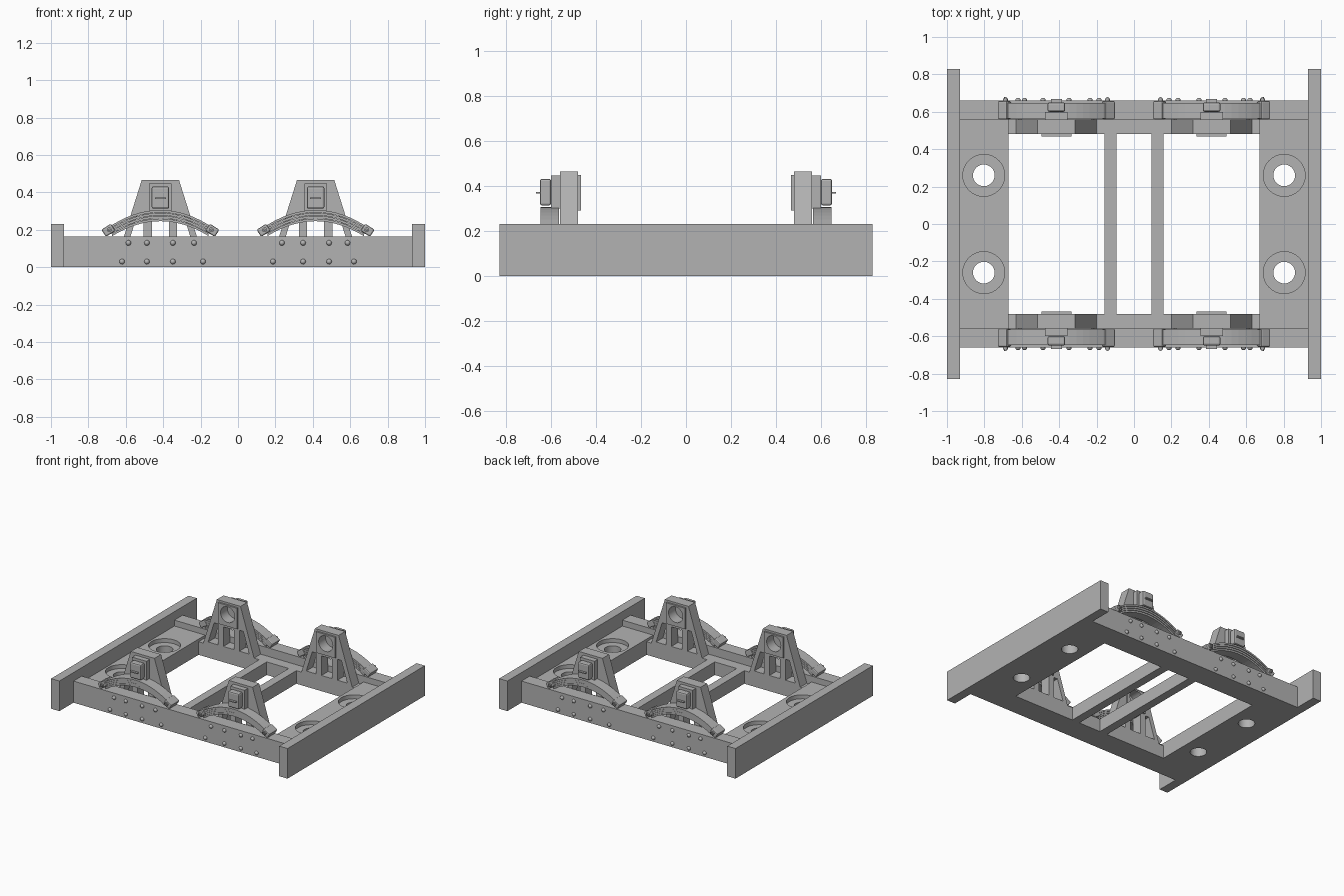
import bpy, bmesh, math
from mathutils import Matrix, Vector

cube = bpy.data.objects.get("Cube")
if cube:
    bpy.data.objects.remove(cube, do_unlink=True)

steel = bpy.data.materials.new("plain_grey")
steel.use_nodes = True
GREY = (0.45, 0.45, 0.45, 1)
steel.diffuse_color = GREY
steel.node_tree.nodes["Principled BSDF"].inputs["Base Color"].default_value = GREY

CX = 0.415  # wheel station, front left quarter


def finish(name, bm, mirror="", smooth=False):
    bmesh.ops.recalc_face_normals(bm, faces=bm.faces)
    me = bpy.data.meshes.new(name)
    bm.to_mesh(me)
    bm.free()
    me.materials.append(steel)
    ob = bpy.data.objects.new(name, me)
    bpy.context.collection.objects.link(ob)
    if smooth:
        activate(ob)
        bpy.ops.object.shade_smooth_by_angle(angle=math.radians(35))
    if mirror:
        m = ob.modifiers.new("mirror", "MIRROR")
        m.use_axis = ("x" in mirror, "y" in mirror, False)
        m.use_mirror_merge = False
    return ob


def activate(ob):
    bpy.ops.object.select_all(action="DESELECT")
    ob.select_set(True)
    bpy.context.view_layer.objects.active = ob


def box(name, x, y, z, mirror="", bevel=0.0, turn=0.0):
    bm = bmesh.new()
    spans = (x, y, z)
    centre = Vector([(a + b) / 2 for a, b in spans])
    size = Matrix.Diagonal([b - a for a, b in spans] + [1])
    bmesh.ops.create_cube(bm, size=1, matrix=Matrix.Translation(centre) @ Matrix.Rotation(turn, 4, "Y") @ size)
    if bevel:
        bmesh.ops.bevel(bm, geom=bm.edges[:], offset=bevel, segments=2, affect="EDGES", profile=0.5)
    return finish(name, bm, mirror)


def prism(name, outline, y0, y1, mirror=""):
    # outline in x and z, pushed along y
    bm = bmesh.new()
    face = bm.faces.new([bm.verts.new((x, y0, z)) for x, z in outline])
    new = bmesh.ops.extrude_face_region(bm, geom=[face])["geom"]
    bmesh.ops.translate(bm, vec=(0, y1 - y0, 0), verts=[v for v in new if isinstance(v, bmesh.types.BMVert)])
    return finish(name, bm, mirror)


def rod(name, centre, radius, length, axis="Z", mirror="", sides=32):
    bm = bmesh.new()
    rot = Matrix.Rotation(math.pi / 2, 4, "X") if axis == "Y" else Matrix()
    bmesh.ops.create_cone(bm, cap_ends=True, segments=sides, radius1=radius, radius2=radius,
                          depth=length, matrix=Matrix.Translation(centre) @ rot)
    return finish(name, bm, mirror, True)


def cut(ob, cutters):
    activate(ob)
    for c in cutters:
        m = ob.modifiers.new("cut", "BOOLEAN")
        m.operation, m.solver, m.object = "DIFFERENCE", "EXACT", c
        bpy.ops.object.modifier_move_to_index(modifier=m.name, index=0)
        bpy.ops.object.modifier_apply(modifier=m.name)
        bpy.data.objects.remove(c, do_unlink=True)
    bpy.ops.object.shade_smooth_by_angle(angle=math.radians(35))


# Frame
box("end_beam", (0.93, 1), (-0.83, 0.83), (0, 0.23), "x")
box("side_beam", (-0.93, 0.93), (-0.66, -0.56), (0, 0.165), "y")
box("side_shelf", (-0.67, 0.67), (-0.56, -0.48), (0, 0.1), "y")
box("cross_bar", (0.093, 0.157), (-0.48, 0.48), (0, 0.1), "x")
plate = box("end_plate", (0.67, 0.93), (-0.56, 0.56), (0, 0.12), "x")
cutters = []
for y in (-0.26, 0.26):
    cutters += [rod("hole", (0.803, y, 0), 0.058, 1), rod("recess", (0.803, y, 0.14), 0.112, 0.1)]
cut(plate, cutters)

# Pedestal with three slots and a round bearing bore
def half_width(z):
    return 0.215 - (z - 0.1) * 0.315


foot, top = half_width(0.1), half_width(0.465)
pedestal = prism("pedestal", [(CX - foot, 0.1), (CX + foot, 0.1), (CX + top, 0.465), (CX - top, 0.465)],
                 -0.56, -0.48, "xy")
face_plate = box("bearing_plate", (CX - 0.08, CX + 0.08), (-0.48, -0.467), (0.29, 0.45), "xy")
slots = [box("slot", (CX - 0.045, CX + 0.045), (-0.7, -0.4), (0.12, 0.27))]
for s in (-1, 1):
    rib = 0.09
    slots.append(prism("side_slot", [(CX + s * rib, 0.12), (CX + s * (half_width(0.12) - 0.035), 0.12),
                                     (CX + s * (half_width(0.28) - 0.035), 0.28), (CX + s * rib, 0.28)], -0.7, -0.4))
bore_at = (CX, -0.5, 0.38)
cut(pedestal, slots + [rod("bore", bore_at, 0.06, 0.1, "Y")])
cut(face_plate, [rod("bore", bore_at, 0.06, 0.1, "Y")])

# Axle box
box("axle_box_base", (CX - 0.06, CX + 0.06), (-0.6, -0.56), (0.3, 0.447), "xy")
box("axle_box_cover", (CX - 0.047, CX + 0.047), (-0.65, -0.6), (0.313, 0.432), "xy", 0.01)
box("cover_handle", (CX - 0.03, CX + 0.03), (-0.667, -0.645), (0.366, 0.374), "xy")

# Leaf spring: stacked curved leaves
LEAVES, THICK = 4, 0.0155
for i in range(LEAVES):
    reach = 0.285 - 0.009 * i
    xs = [reach * (k / 8 - 1) for k in range(17)]
    upper = [(CX + x, 0.306 - i * THICK - 1.2 * x * x) for x in xs]
    lower = [(x, z - THICK + 0.002) for x, z in reversed(upper)]
    prism("spring_leaf", upper + lower, -0.648 + 0.003 * i, -0.565, "xy")

# Spring end clamps and pins
for s in (-1, 1):
    x = CX + s * 0.278
    box("spring_clamp", (x - 0.03, x + 0.03), (-0.658, -0.56), (0.175, 0.22), "xy", 0.008, s * 0.57)
    rod("spring_pin", (x - s * 0.005, -0.62, 0.2), 0.013, 0.1, "Y", "xy", 12)
    rod("pin_tip", (x - s * 0.005, -0.66, 0.2), 0.006, 0.038, "Y", "xy", 12)

# Rivets
for z, row in ((0.13, (0.235, 0.348, 0.487, 0.586)), (0.03, (0.187, 0.348, 0.487, 0.62))):
    for x in row:
        bm = bmesh.new()
        bmesh.ops.create_uvsphere(bm, u_segments=12, v_segments=8, radius=0.0145,
                                  matrix=Matrix.Translation((x, -0.66, z)))
        finish("rivet", bm, "xy", True)
